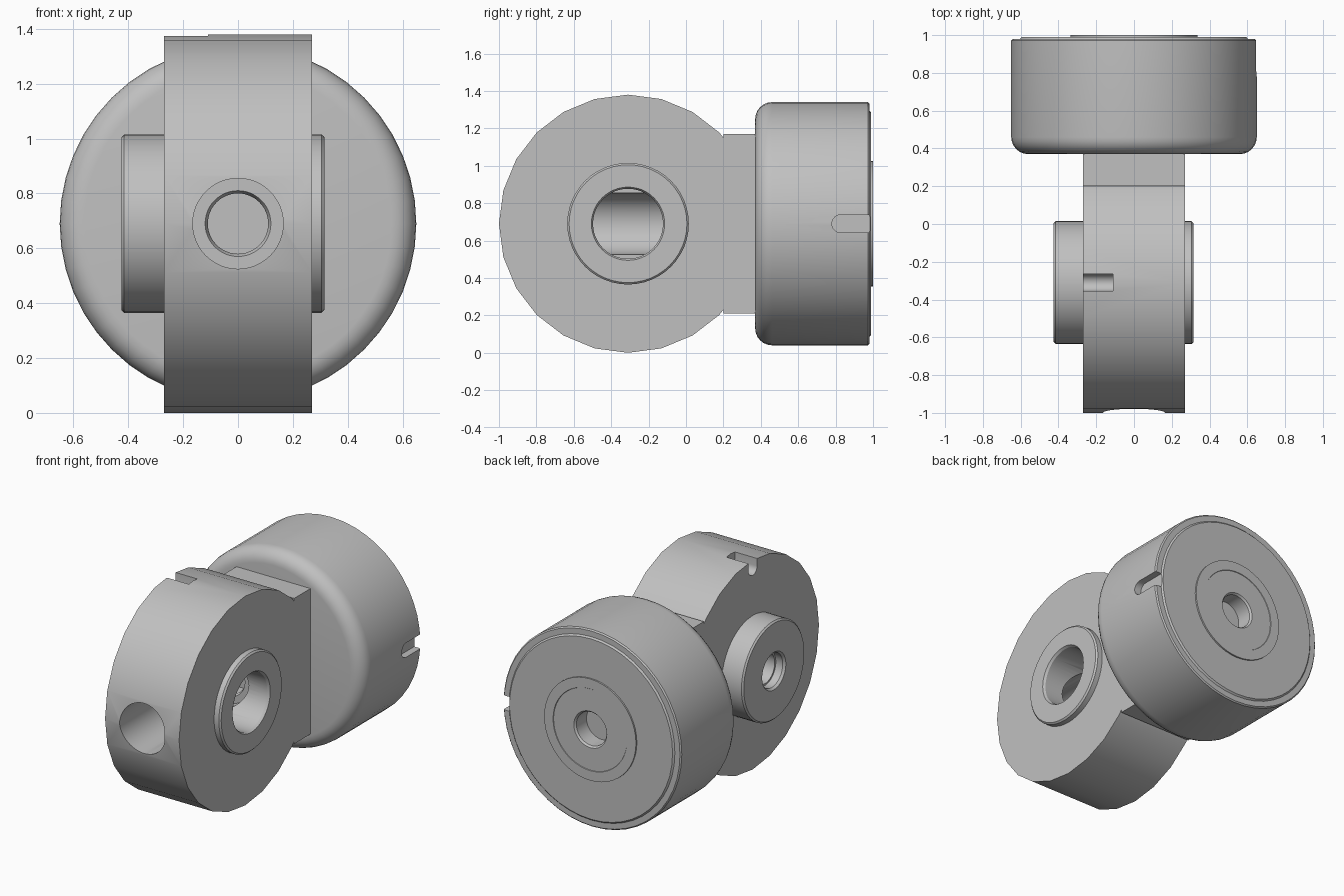
import bpy, bmesh
from math import sin, cos, pi, radians

cube = bpy.data.objects.get("Cube")
if cube:
    bpy.data.objects.remove(cube, do_unlink=True)

grey = bpy.data.materials.new("plain grey")
grey.use_nodes = True
COLOUR = (0.53, 0.53, 0.53, 1)
grey.diffuse_color = COLOUR
grey.node_tree.nodes["Principled BSDF"].inputs["Base Color"].default_value = COLOUR

MID_Z = 0.69          # height of every main axis
HEAD = (-0.31, MID_Z)  # y, z of the head centre
HALF = 0.27           # half thickness of the head


def finish(name, bm):
    bmesh.ops.recalc_face_normals(bm, faces=bm.faces)
    mesh = bpy.data.meshes.new(name)
    bm.to_mesh(mesh)
    bm.free()
    obj = bpy.data.objects.new(name, mesh)
    bpy.context.collection.objects.link(obj)
    mesh.materials.append(grey)
    return obj


def lathe(name, profile, axis, sides=48):
    """Turn (position, radius) pairs about the x axis of the head or the y axis."""
    bm = bmesh.new()
    rings = []
    for t, r in profile:
        ring = []
        for i in range(sides):
            a = 2 * pi * i / sides
            u, v = r * cos(a), r * sin(a)
            co = (t, HEAD[0] + u, MID_Z + v) if axis == "x" else (u, t, MID_Z + v)
            ring.append(bm.verts.new(co))
        rings.append(ring)
    for a, b in zip(rings, rings[1:]):
        for i in range(sides):
            j = (i + 1) % sides
            bm.faces.new((a[i], a[j], b[j], b[i]))
    bm.faces.new(rings[0])
    bm.faces.new(rings[-1])
    return finish(name, bm)


def extrude(name, outline, start, end, place):
    """Extrude a 2D outline between two positions; place maps (u, v, w) to space."""
    bm = bmesh.new()
    a = [bm.verts.new(place(u, v, start)) for u, v in outline]
    b = [bm.verts.new(place(u, v, end)) for u, v in outline]
    bm.faces.new(a)
    bm.faces.new(b)
    for i in range(len(a)):
        j = (i + 1) % len(a)
        bm.faces.new((a[i], a[j], b[j], b[i]))
    return finish(name, bm)


def slot_outline(depth, width, out):
    """U shape: round at -depth, open at out."""
    r = width / 2
    arc = [(-r * sin(pi * i / 12) - depth + r, r * cos(pi * i / 12)) for i in range(13)]
    return [(out, r)] + arc + [(out, -r)]


def combine(obj, tool, operation):
    mod = obj.modifiers.new("combine", "BOOLEAN")
    mod.operation = operation
    mod.solver = "EXACT"
    mod.object = tool
    bpy.context.view_layer.objects.active = obj
    bpy.ops.object.modifier_apply(modifier=mod.name)
    bpy.data.objects.remove(tool, do_unlink=True)


def smooth(obj):
    bpy.ops.object.select_all(action="DESELECT")
    obj.select_set(True)
    bpy.context.view_layer.objects.active = obj
    bpy.ops.object.shade_smooth_by_angle(angle=radians(30))


# Head: faceted round plate running into a straight neck
outline = [(HEAD[0] + 0.69 * cos(radians(a)), MID_Z + 0.69 * sin(radians(a)))
           for a in range(45, 316, 15)]
neck = [(0.2, 0.46), (0.2, 0.48), (0.39, 0.48)]
outline += [(y, MID_Z - h) for y, h in neck]
outline += [(y, MID_Z + h) for y, h in reversed(neck)]
head = extrude("head_and_neck", outline, -HALF, HALF, lambda y, z, x: (x, y, z))

# Side hubs, the one on -x longer
for end, sign in ((0.315, 1), (0.425, -1)):
    hub = lathe("hub", [(sign * 0.2, 0.325), (sign * (end - 0.01), 0.325),
                        (sign * end, 0.315)], "x")
    combine(head, hub, "UNION")

# Large bore from +x, stepped blind hole from -x
combine(head, lathe("bore", [(0.0, 0.187), (0.3, 0.187), (0.33, 0.205)], "x"), "DIFFERENCE")
combine(head, lathe("blind_hole", [(-0.25, 0.1), (-0.36, 0.1), (-0.36, 0.112),
                                   (-0.41, 0.112), (-0.44, 0.135)], "x"), "DIFFERENCE")

# Cross hole from the front, narrowing at its far end
combine(head, lathe("cross_hole", [(-1.1, 0.165), (-0.1, 0.165), (-0.1, 0.12),
                                   (-0.08, 0.11), (0.02, 0.11)], "y"), "DIFFERENCE")

# Keyway in the top of the head
combine(head, extrude("keyway", slot_outline(0.1, 0.09, 0.1), -0.4, -0.11,
                      lambda u, v, w: (w, HEAD[0] + v, 1.38 + u)), "DIFFERENCE")
smooth(head)

# Drum: rounded front rim, bevelled rear rim, stepped rear face
fillet = [(0.46 - 0.09 * cos(pi / 2 * i / 6), 0.56 + 0.09 * sin(pi / 2 * i / 6))
          for i in range(7)]
rear = [(0.972, 0.65), (0.98, 0.642), (0.98, 0.605), (0.99, 0.595), (0.99, 0.335),
        (1.0, 0.335), (1.0, 0.27), (0.997, 0.268), (0.997, 0.12), (0.985, 0.11),
        (0.88, 0.11)]
drum = lathe("drum", fillet + rear, "y")

# Locating slot in the +x side of the drum
combine(drum, extrude("locating_slot", slot_outline(0.22, 0.095, 0.1), 0.6, 0.8,
                      lambda u, v, w: (w, 1.0 + u, MID_Z + v)), "DIFFERENCE")
smooth(drum)
